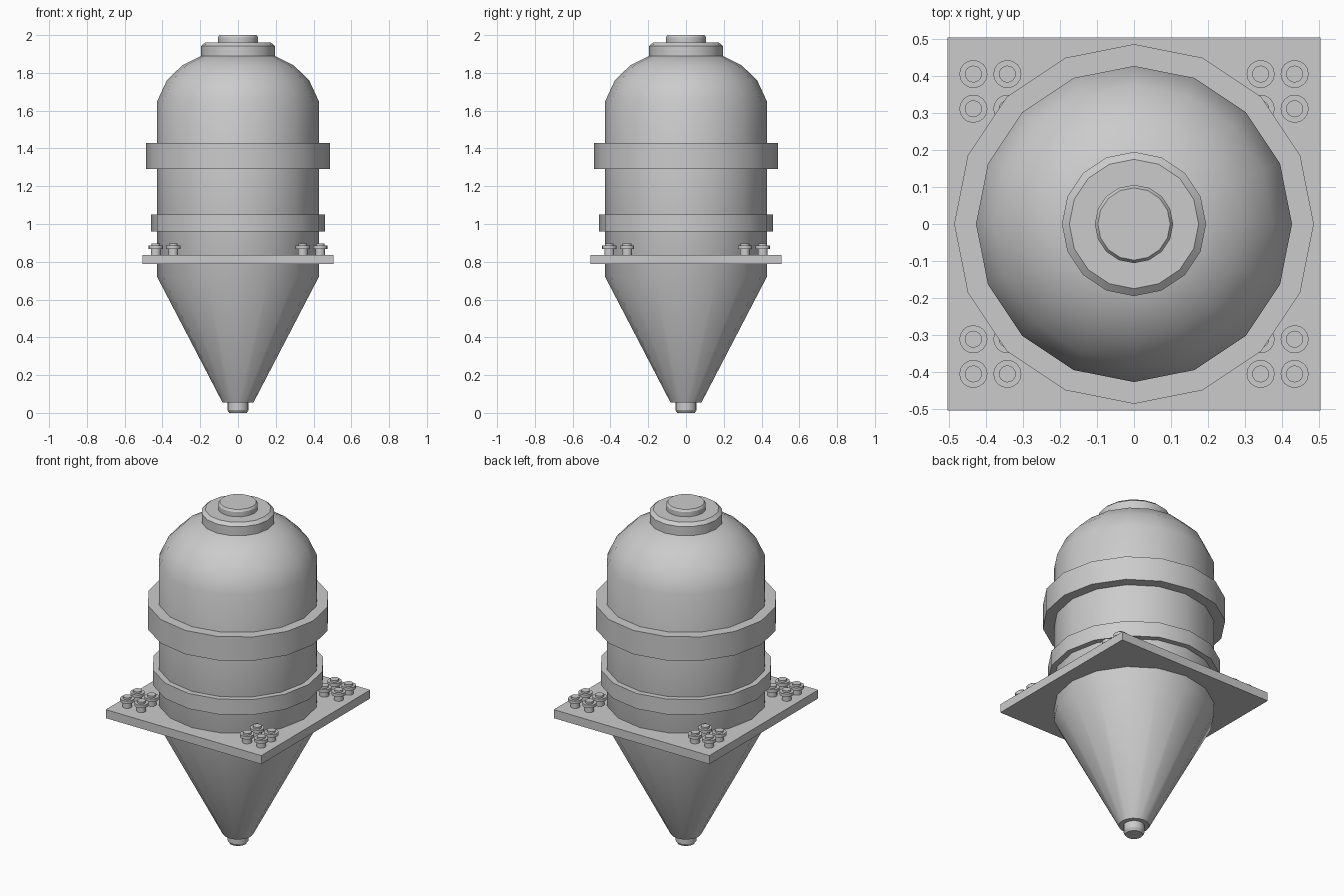
import bpy, bmesh
from math import cos, sin, pi

if "Cube" in bpy.data.objects:
    bpy.data.objects.remove(bpy.data.objects["Cube"])


def finish(name, bm, loc=(0, 0, 0)):
    bmesh.ops.recalc_face_normals(bm, faces=bm.faces)
    me = bpy.data.meshes.new(name)
    bm.to_mesh(me)
    bm.free()
    ob = bpy.data.objects.new(name, me)
    ob.location = loc
    bpy.context.collection.objects.link(ob)
    bpy.ops.object.select_all(action='DESELECT')
    ob.select_set(True)
    bpy.context.view_layer.objects.active = ob
    bpy.ops.object.shade_smooth_by_angle(angle=pi / 6)
    return ob


def lathe(name, profile, sides=16, closed=False, loc=(0, 0, 0)):
    """Turn an (r, z) profile about z; open profiles get end caps, closed ones make a ring."""
    bm = bmesh.new()
    loops = [[bm.verts.new((r * cos(2 * pi * i / sides), r * sin(2 * pi * i / sides), z))
              for i in range(sides)] for r, z in profile]
    pairs = list(zip(loops, loops[1:]))
    if closed:
        pairs.append((loops[-1], loops[0]))
    else:
        bm.faces.new(loops[0][::-1])
        bm.faces.new(loops[-1])
    for a, b in pairs:
        for i in range(sides):
            j = (i + 1) % sides
            bm.faces.new((a[i], a[j], b[j], b[i]))
    return finish(name, bm, loc)


def band(name, r, z0, z1):
    return lathe(name, [(0.425, z0), (r, z0), (r, z1), (0.425, z1)], closed=True)


# Vessel: cone, straight wall and dome in one turned body
lathe("vessel_body", [(0.082, 0.055), (0.428, 0.72), (0.428, 1.65), (0.377, 1.76),
                      (0.295, 1.84), (0.185, 1.895)])

# Outlet at the tip of the cone
lathe("outlet_nozzle", [(0.046, 0.0), (0.056, 0.015), (0.056, 0.056)])

# Bands around the wall
band("upper_band", 0.487, 1.29, 1.43)
band("lower_band", 0.46, 0.96, 1.05)

# Stepped lid
lathe("lid_flange", [(0.195, 1.89), (0.195, 1.943), (0.175, 1.96)])
lathe("lid_cap", [(0.106, 1.958), (0.106, 1.988), (0.098, 2.0)])

# Square mounting plate
bm = bmesh.new()
bmesh.ops.create_cube(bm, size=1)
bmesh.ops.scale(bm, vec=(1.01, 1.01, 0.05), verts=bm.verts)
finish("mounting_plate", bm, (0, 0, 0.812))

# Four bolts in each corner of the plate
bolt = [(0.026, 0.83), (0.026, 0.868), (0.038, 0.868), (0.038, 0.886),
        (0.023, 0.886), (0.023, 0.897)]
for sx in (-1, 1):
    for sy in (-1, 1):
        for x in (0.343, 0.435):
            for y in (0.312, 0.406):
                lathe("corner_bolt", bolt, loc=(sx * x, sy * y, 0))
